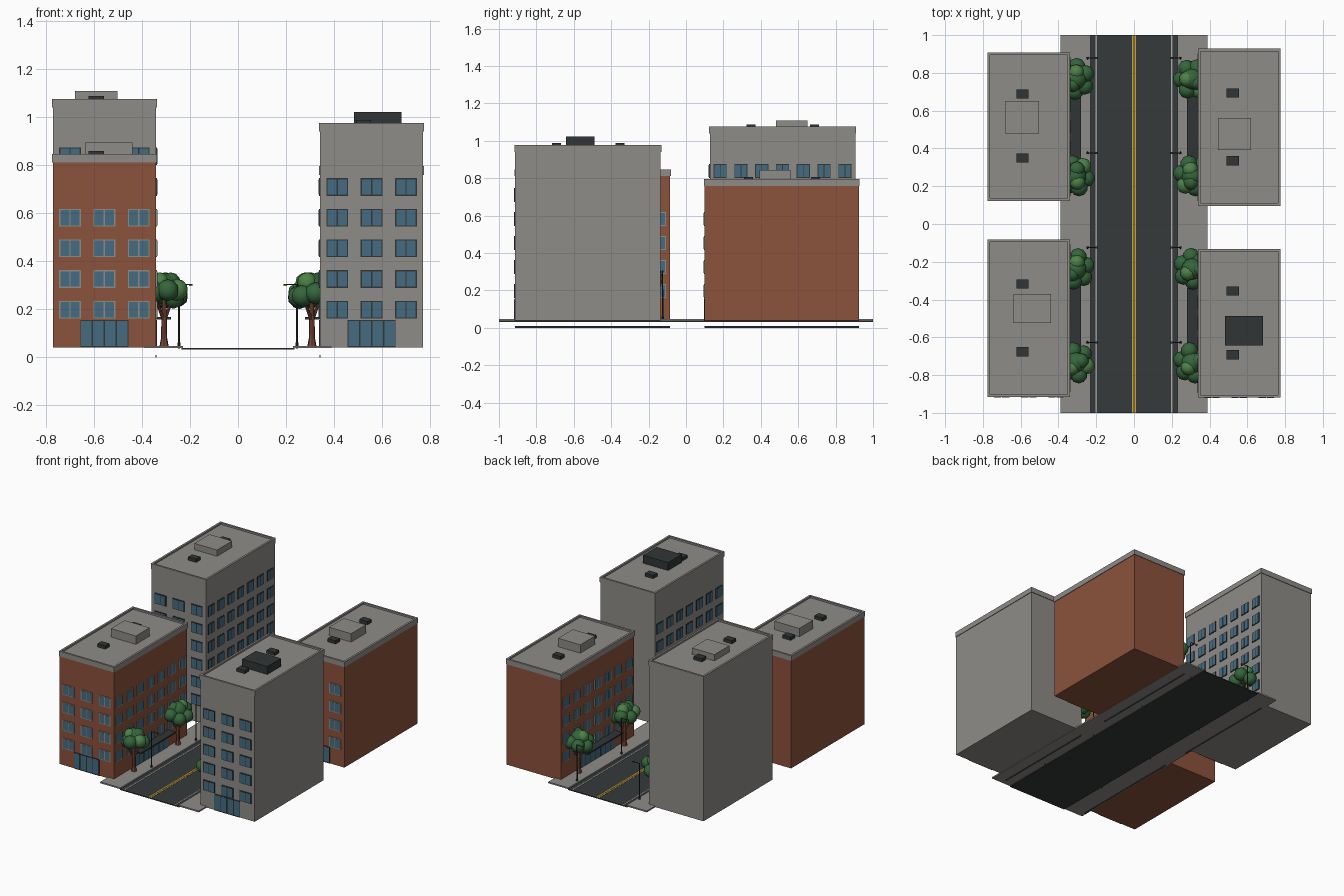
import bpy, bmesh, math, random
from mathutils import Matrix, Vector

random.seed(4)
if "Cube" in bpy.data.objects:
    bpy.data.objects.remove(bpy.data.objects["Cube"])


def material(name, *rgb):
    m = bpy.data.materials.new(name)
    m.use_nodes = True
    m.diffuse_color = (*rgb, 1)
    m.node_tree.nodes["Principled BSDF"].inputs["Base Color"].default_value = (*rgb, 1)
    return m


CONCRETE = material("concrete", .27, .262, .242)
BRICK = material("brick", .26, .085, .045)
GLASS = material("window glass", .06, .15, .22)
METAL = material("dark metal", .03, .036, .036)
ASPHALT = material("asphalt", .035, .042, .043)
YELLOW = material("yellow paint", .62, .36, .035)
PALE = material("pale paint", .42, .42, .4)
LEAF = material("leaf green", .035, .13, .045)
LEAF_LIGHT = material("light leaf green", .075, .22, .065)
BARK = material("bark", .2, .065, .04)


def finish(name, bm, mats, smooth=False):
    mesh = bpy.data.meshes.new(name)
    bm.to_mesh(mesh)
    bm.free()
    for m in mats:
        mesh.materials.append(m)
    for p in mesh.polygons:
        p.use_smooth = smooth
    ob = bpy.data.objects.new(name, mesh)
    bpy.context.collection.objects.link(ob)
    return ob


def boxes(name, mat, items):
    """One object from boxes given as (x0, x1, y0, y1, z0, z1)."""
    bm = bmesh.new()
    for x0, x1, y0, y1, z0, z1 in items:
        size = Matrix.Diagonal((abs(x1 - x0), abs(y1 - y0), z1 - z0, 1))
        mid = Matrix.Translation(((x0 + x1) / 2, (y0 + y1) / 2, (z0 + z1) / 2))
        bmesh.ops.create_cube(bm, size=1, matrix=mid @ size)
    return finish(name, bm, [mat])


def tube(bm, a, b, r0, r1, sides=8):
    a, b = Vector(a), Vector(b)
    turn = (b - a).to_track_quat("Z", "Y").to_matrix().to_4x4()
    bmesh.ops.create_cone(bm, cap_ends=True, segments=sides, radius1=r0, radius2=r1,
                          depth=(b - a).length, matrix=Matrix.Translation((a + b) / 2) @ turn)


# Street with curbs, pavements and painted lines
boxes("road", ASPHALT, [(-.235, .235, -1, 1, .032, .038)])
boxes("pavements", CONCRETE, [(s * .23, s * .39, -1, 1, .038, .048) for s in (-1, 1)])
boxes("edge_lines", PALE, [(s * .197, s * .204, -1, 1, .038, .0395) for s in (-1, 1)])
boxes("centre_lines", YELLOW, [(s * .002, s * .011, -1, 1, .038, .0395) for s in (-1, 1)])

BASE, INNER, OUTER = .04, .342, .772


def building(name, side, y0, y1, top, floors, wall, frame, unit, unit_mat, unit_top):
    x0, x1 = sorted((side * INNER, side * OUTER))
    cx, cy, depth = (x0 + x1) / 2, (y0 + y1) / 2, y1 - y0
    deck = top - .012
    boxes(name + "_walls", wall, [(x0, x1, y0, y1, BASE, top - .037)])

    # Roof slab and raised parapet rim
    e, t = .004, .014
    a, b, c, d = x0 - e, x1 + e, y0 - e, y1 + e
    low = top - .037
    boxes(name + "_roof", CONCRETE, [(a + t, b - t, c + t, d - t, low, deck)])
    boxes(name + "_parapet", CONCRETE, [
        (a, a + t, c, d, low, top), (b - t, b, c, d, low, top),
        (a + t, b - t, c, c + t, low, top), (a + t, b - t, d - t, d, low, top)])
    boxes(name + "_roof_unit", unit_mat, [(*unit, deck, unit_top)])
    boxes(name + "_roof_vents", METAL, [
        (cx - .066, cx - .002, cy + k - .024, cy + k + .024, deck, top + .011)
        for k in (depth * .22, -depth * .215)])

    # Windows and shop fronts on the front and street facades
    def front(u, w, z0, z1, out):
        return (cx + u - w / 2, cx + u + w / 2, y0 - out, y0 + .002, z0, z1)

    def street(u, w, z0, z1, out):
        face = side * INNER
        return (face - side * out, face + side * .002, cy + u - w / 2, cy + u + w / 2, z0, z1)

    frames, panes, shop_frames = [], [], []
    for place, width, columns in ((front, OUTER - INNER, 3), (street, depth, 7)):
        step = width / columns
        w = step * .635
        for i in range(columns):
            u = (i - (columns - 1) / 2) * step
            for floor in range(floors):
                z = .198 + floor * .128
                frames.append(place(u, w, z - .037, z + .037, .005))
                for s in (-1, 1):
                    panes.append(place(u + s * w * .235, w * .41, z - .032, z + .032, .006))
        w = width * .465
        n = 4 if columns == 3 else 7
        shop_frames.append(place(0, w, BASE, .156, .004))
        for i in range(n):
            u = (i - (n - 1) / 2) * w / n
            panes.append(place(u, w / n - .006, BASE + .008, .152, .005))
    boxes(name + "_window_frames", frame, frames)
    boxes(name + "_shop_frames", METAL, shop_frames)
    boxes(name + "_glass", GLASS, panes)

    # Street awning and footing strip
    boxes(name + "_awning", METAL, [
        (side * .28, side * INNER, cy - depth * .24, cy + depth * .24, .158, .168)])
    boxes(name + "_footing", METAL, [
        (side * (INNER - .003), side * (INNER + .001), y0, y1, 0, .01)])


building("front_right_block", -1, -.912, -.085, .848, 4, BRICK, CONCRETE,
         (-.637, -.44, -.525, -.37), CONCRETE, .896)
building("back_right_block", -1, .127, .905, 1.077, 6, CONCRETE, METAL,
         (-.68, -.502, .48, .65), CONCRETE, 1.11)
building("front_left_block", 1, -.914, -.136, .977, 5, CONCRETE, METAL,
         (.483, .682, -.642, -.488), METAL, 1.022)
building("back_left_block", 1, .1, .924, .797, 4, BRICK, CONCRETE,
         (.444, .62, .393, .56), CONCRETE, .845)

# Street lamps
for side in (-1, 1):
    bm = bmesh.new()
    heads = []
    for i in range(4):
        y = .878 - i * .5015
        x = side * .246
        tube(bm, (x, y, .036), (x, y, .305), .004, .003)
        tube(bm, (x, y, .048), (x, y, .062), .007, .006)
        tube(bm, (x, y, .303), (side * .195, y, .303), .0025, .0025)
        heads.append((side * .19, side * .205, y - .005, y + .005, .297, .301))
    finish("lamp_posts", bm, [METAL])
    boxes("lamp_heads", YELLOW, heads)
    boxes("lamp_hoods", METAL, [(a, b, c, d, .301, .306) for a, b, c, d, e, f in heads])


# Trees: flared trunk, two boughs and a ring of leaf clumps
def tree(side, y):
    x = side * .308
    bm = bmesh.new()
    tube(bm, (x, y, .046), (x, y, .08), .019, .013)
    tube(bm, (x, y, .08), (x, y, .25), .013, .009)
    for s in (-1, 1):
        tube(bm, (x, y, .15), (x + s * .03, y + s * .035, .23), .008, .005)
    finish("tree_trunk", bm, [BARK])
    bm = bmesh.new()
    turn = random.uniform(0, math.tau)
    clumps = [(0, 0, .295, .058)]
    for i in range(6):
        a = turn + i * math.tau / 6
        clumps.append((math.cos(a) * .056, math.sin(a) * .066, random.uniform(.245, .285), .046))
    clumps += [(math.cos(turn + s) * .028, math.sin(turn + s) * .035, .312, .042) for s in (0, 2.6)]
    for i, (dx, dy, z, r) in enumerate(clumps):
        where = Matrix.Translation((x + dx, y + dy, z))
        made = bmesh.ops.create_icosphere(bm, subdivisions=2, radius=r, matrix=where)
        for v in made["verts"]:
            for f in v.link_faces:
                f.material_index = int(i % 4 == 3)
    finish("tree_leaves", bm, [LEAF, LEAF_LIGHT], smooth=True)


for side in (-1, 1):
    for y in (.768, .255, -.238, -.735):
        tree(side, y)
